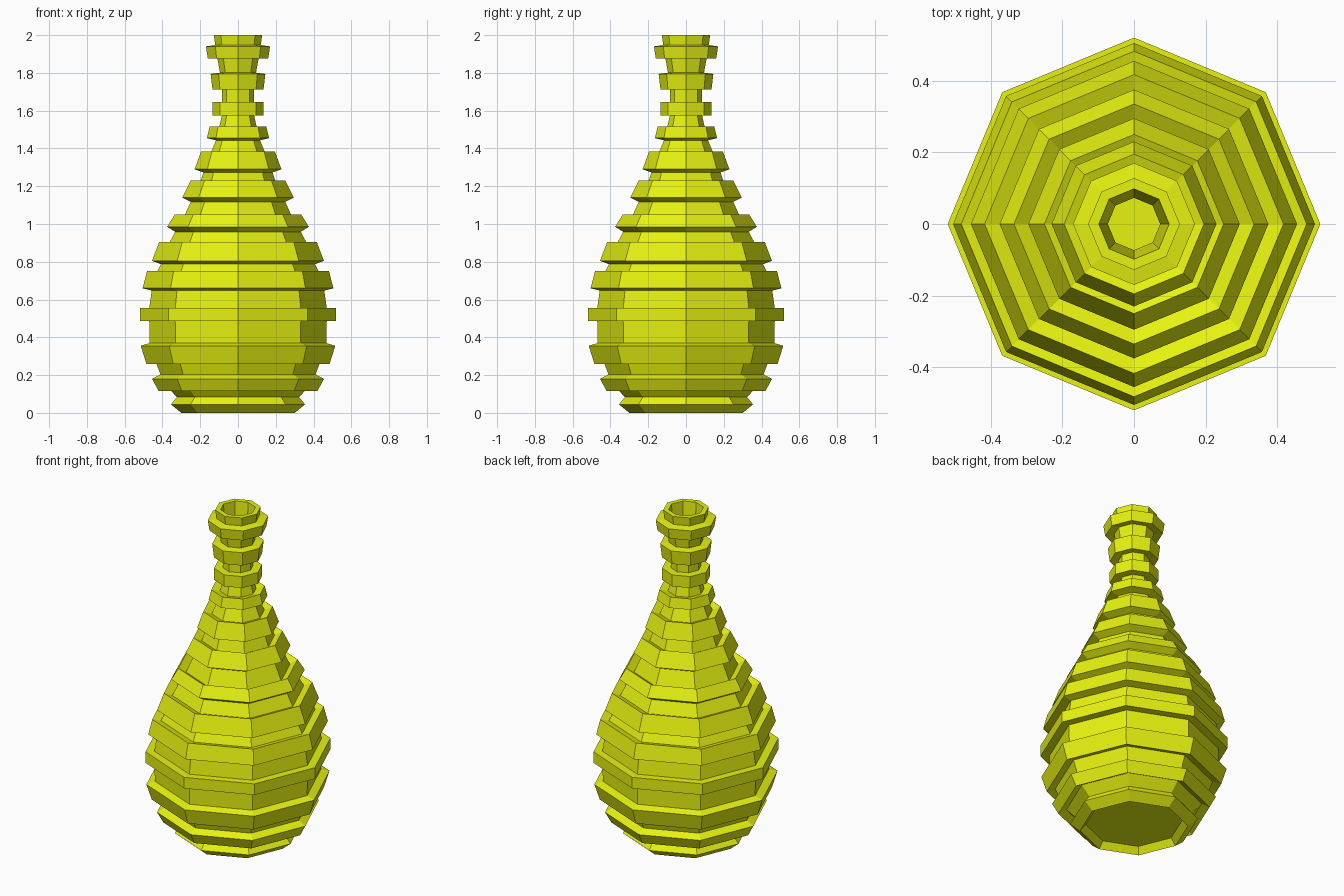
import bpy, bmesh
from math import cos, sin, pi, hypot

if "Cube" in bpy.data.objects:
    bpy.data.objects.remove(bpy.data.objects["Cube"])

SIDES = 8
DEPTH = 0.05   # how far each raised band stands out from the body

# raised bands: (bottom radius, bottom z, top radius, top z) of the outer face
BANDS = [
    (0.30, 0.00, 0.355, 0.045), (0.42, 0.115, 0.455, 0.18),
    (0.485, 0.26, 0.515, 0.355), (0.52, 0.487, 0.52, 0.555),
    (0.505, 0.66, 0.482, 0.75), (0.455, 0.805, 0.417, 0.905),
    (0.375, 0.985, 0.335, 1.05), (0.295, 1.14, 0.25, 1.23),
    (0.23, 1.29, 0.195, 1.385), (0.165, 1.455, 0.15, 1.515),
    (0.135, 1.575, 0.135, 1.645), (0.135, 1.712, 0.145, 1.795),
    (0.16, 1.877, 0.17, 1.94),
]

# hollow inside, from the lip down to the floor
INSIDE = [(0.098, 2.0), (0.073, 1.65), (0.075, 1.5), (0.16, 1.25),
          (0.32, 0.9), (0.42, 0.6), (0.42, 0.4), (0.29, 0.12)]


def band_points(r0, z0, r1, z1):
    """Body point, two outer points, body point: the body lies square behind the band."""
    length = hypot(r1 - r0, z1 - z0)
    dr, dz = -(z1 - z0) / length * DEPTH, (r1 - r0) / length * DEPTH
    return [(r0 + dr, z0 + dz), (r0, z0), (r1, z1), (r1 + dr, z1 + dz)]


def revolve(name, profile, color):
    """Sweep the profile round the z axis and close both ends."""
    bm = bmesh.new()
    rings = [[bm.verts.new((r * cos(2 * pi * i / SIDES), r * sin(2 * pi * i / SIDES), z))
              for i in range(SIDES)] for r, z in profile]
    for a, b in zip(rings, rings[1:]):
        for i in range(SIDES):
            j = (i + 1) % SIDES
            bm.faces.new((a[i], a[j], b[j], b[i]))
    bm.faces.new(rings[0][::-1])
    bm.faces.new(rings[-1])
    bmesh.ops.recalc_face_normals(bm, faces=bm.faces)
    mesh = bpy.data.meshes.new(name)
    bm.to_mesh(mesh)
    bm.free()
    mat = bpy.data.materials.new(name + "_yellow")
    mat.diffuse_color = color
    mat.use_nodes = True
    mat.node_tree.nodes["Principled BSDF"].inputs["Base Color"].default_value = mat.diffuse_color
    mesh.materials.append(mat)
    obj = bpy.data.objects.new(name, mesh)
    bpy.context.collection.objects.link(obj)
    return obj


# banded outside, lip, then hollow inside
outside = [p for band in BANDS for p in band_points(*band)] + [(0.128, 2.0)]
revolve("banded_vase", outside + INSIDE, (0.8, 0.9, 0.005, 1))
